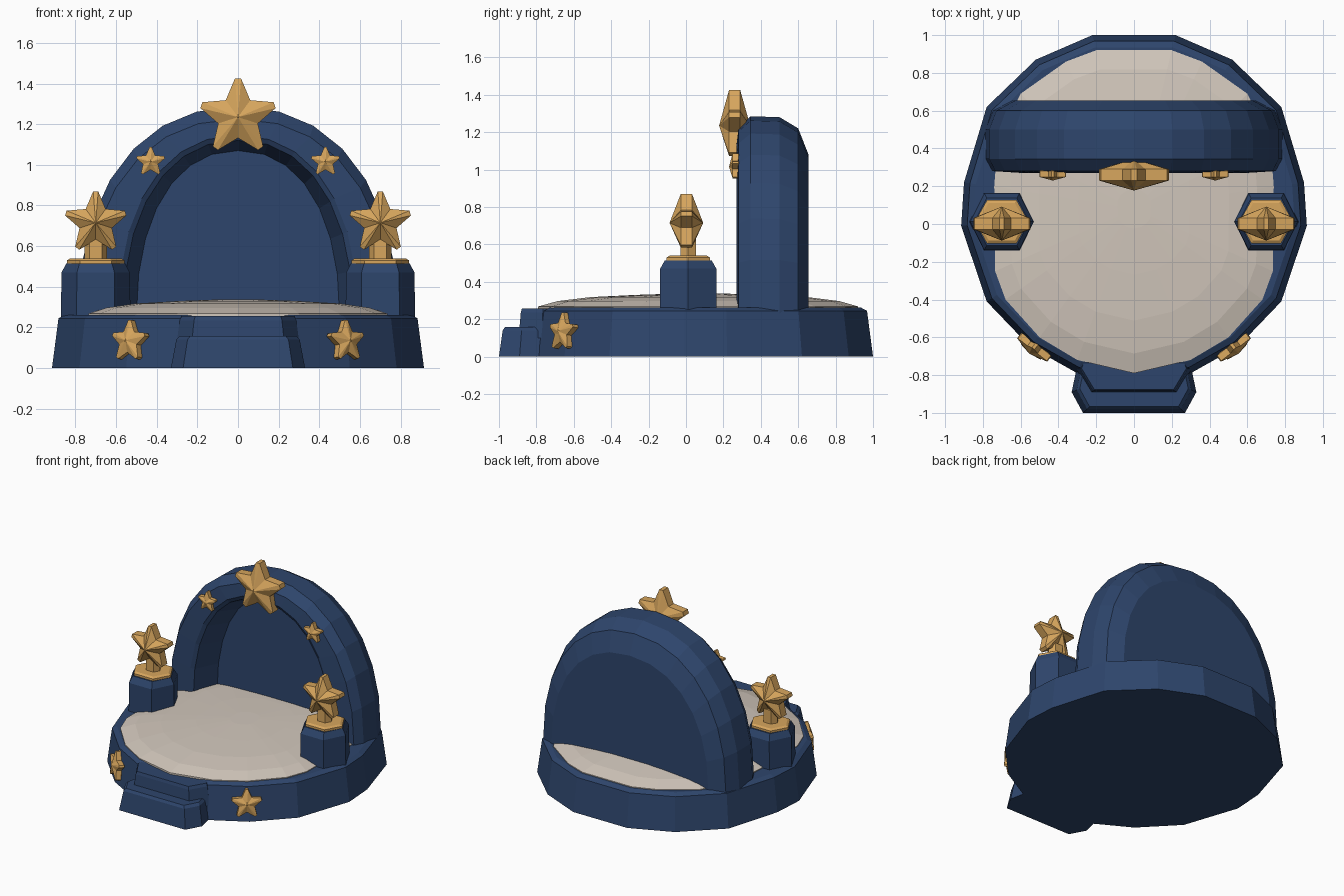
import bpy, math
from mathutils import Matrix, Vector

if "Cube" in bpy.data.objects:
    bpy.data.objects.remove(bpy.data.objects["Cube"])


def material(name, rgb):
    m = bpy.data.materials.new(name)
    m.diffuse_color = (*rgb, 1)
    m.use_nodes = True
    m.node_tree.nodes["Principled BSDF"].inputs["Base Color"].default_value = m.diffuse_color
    return m


BLUE = material("navy blue", (0.027, 0.060, 0.150))
GOLD = material("gold", (0.68, 0.38, 0.11))
CREAM = material("pale stone", (0.64, 0.57, 0.50))


def make(name, verts, faces, mat):
    me = bpy.data.meshes.new(name)
    me.from_pydata(verts, [], faces)
    me.materials.append(mat)
    ob = bpy.data.objects.new(name, me)
    bpy.context.collection.objects.link(ob)
    # consistent outward normals
    import bmesh
    bm = bmesh.new()
    bm.from_mesh(me)
    bmesh.ops.recalc_face_normals(bm, faces=bm.faces)
    bm.to_mesh(me)
    bm.free()
    return ob


def loft(name, rings, mat):
    """Skin closed rings of equal length and cap both ends."""
    n = len(rings[0])
    verts = [p for r in rings for p in r]
    faces = [(k * n + i, k * n + (i + 1) % n, (k + 1) * n + (i + 1) % n, (k + 1) * n + i)
             for k in range(len(rings) - 1) for i in range(n)]
    faces.append(tuple(range(n)))
    faces.append(tuple(range((len(rings) - 1) * n, len(rings) * n)))
    return make(name, verts, faces, mat)


def mirrored(half):
    """Half outline (x >= 0) completed on the -x side."""
    return half + [(-x, y) for x, y in reversed(half) if x > 0]


def ring(outline, z, s=1.0, cy=0.08):
    return [(x * s, cy + (y - cy) * s, z) for x, y in outline]


# base drum with a sloping rim
base = mirrored([(.22, 1), (.52, .87), (.78, .62), (.90, .22), (.915, -.01),
                 (.78, -.41), (.55, -.65), (.30, -.79)])
loft("base", [ring(base, 0), ring(base, .245, .965), ring(base, .262, .93),
              ring(base, .262, .5)], BLUE)

# domed floor
floor = mirrored([(.2, .92), (.36, .86), (.6, .69), (.72, .45), (.74, .2), (.735, -.25),
                  (.68, -.4), (.5, -.6), (.3, -.72), (0, -.79)])
loft("floor", [ring(floor, z, s) for z, s in
               ((.24, 1.0), (.268, 1.0), (.297, .88), (.318, .68), (.33, .4), (.338, .12))], CREAM)

# front steps
lower = mirrored([(.27, -1), (.33, -.89), (.29, -.7)])
upper = mirrored([(.23, -.895), (.305, -.77), (.25, -.65)])
loft("lower_step", [ring(lower, 0, 1, -.75), ring(lower, .14, .92, -.75),
                    ring(lower, .158, .87, -.75)], BLUE)
loft("upper_step", [ring(upper, .1, 1, -.7), ring(upper, .235, .94, -.7),
                    ring(upper, .256, .91, -.7)], BLUE)


# hollow arched shell
def arch(y, a, h, n=14):
    pts = [(a, y, .2)]
    for i in range(n + 1):
        t = math.pi * i / n
        c, s = math.cos(t), max(0, math.sin(t))
        pts.append((a * math.copysign(abs(c) ** .9, c), y, .25 + h * s ** .9))
    return pts + [(-a, y, .2)]


loft("arched_shell", [arch(.47, .50, .82), arch(.285, .565, .87), arch(.27, .59, .895),
                      arch(.28, .75, .975), arch(.345, .785, 1.035), arch(.50, .785, 1.03),
                      arch(.60, .745, .97), arch(.655, .64, .83)], BLUE)


def star(name, loc, r, depth, edge, turn=0.0, tilt=0.0):
    """Five-pointed faceted star with blunt tips, facing -y before turning."""
    outline = []
    for k in range(5):
        a = math.pi / 2 + k * math.tau / 5
        outline += [(r * math.cos(a - .08), r * math.sin(a - .08)),
                    (r * math.cos(a + .08), r * math.sin(a + .08)),
                    (.54 * r * math.cos(a + math.pi / 5), .54 * r * math.sin(a + math.pi / 5))]
    n = len(outline)
    verts = [(x, -edge, z) for x, z in outline] + [(x, edge, z) for x, z in outline]
    verts += [(0, -depth, 0), (0, depth, 0)]
    faces = []
    for i in range(n):
        j = (i + 1) % n
        faces += [(i, j, n + j, n + i), (i, j, 2 * n), (n + j, n + i, 2 * n + 1)]
    rot = Matrix.Rotation(turn, 3, 'Z') @ Matrix.Rotation(tilt, 3, 'X')
    return make(name, [rot @ Vector(v) + Vector(loc) for v in verts], faces, GOLD)


def hexagon(cx, cy, z, rx, ry):
    return [(cx + rx * x, cy + ry * y, z) for x, y in
            ((1, 0), (.55, 1), (-.55, 1), (-1, 0), (-.55, -1), (.55, -1))]


star("crown_star", (0, .26, 1.235), .19, .083, .03)

for side, s in (("left", -1), ("right", 1)):
    # pedestal with its trophy star
    x, y = .70 * s, .012
    loft(side + "_pedestal", [hexagon(x, y, z, a, b) for z, a, b in
                              ((.2, .172, .152), (.47, .168, .15), (.515, .145, .125))], BLUE)
    loft(side + "_plate", [hexagon(x, y, z, a, b) for z, a, b in
                           ((.51, .142, .115), (.53, .142, .115), (.54, .125, .10))], GOLD)
    loft(side + "_neck", [hexagon(x, y, z, .055, .042) for z in (.53, .64)], GOLD)
    star(side + "_pedestal_star", (x, y - .01, .715), .155, .09, .03)
    # small stars on the arch and the base
    star(side + "_arch_star", (.43 * s, .265, 1.015), .072, .035, .016)
    star(side + "_base_star", (.53 * s, -.655, .132), .104, .04, .018, .66 * s, -.12)
